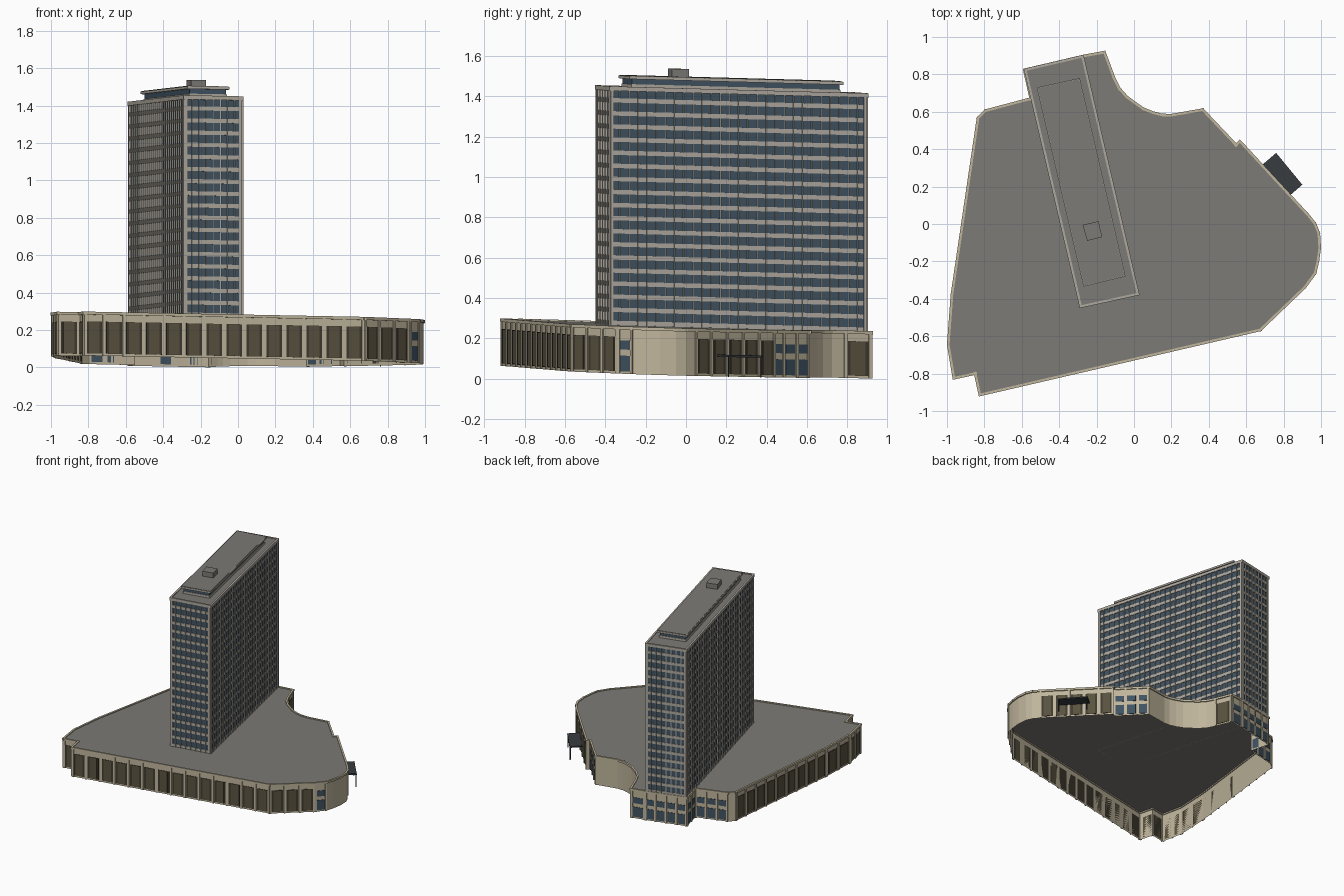
import bpy, bmesh
from mathutils import Vector

if "Cube" in bpy.data.objects:
    bpy.data.objects.remove(bpy.data.objects["Cube"])


def mat(name, c):
    m = bpy.data.materials.new(name)
    m.diffuse_color = (*c, 1)
    m.use_nodes = True
    m.node_tree.nodes["Principled BSDF"].inputs["Base Color"].default_value = m.diffuse_color
    return m


BEIGE = mat("beige_stone", (.52, .46, .33))
BROWN = mat("bronze_panel", (.10, .085, .05))
DARK = mat("dark_frame", (.05, .042, .03))
GLASS = mat("blue_glass", (.05, .085, .12))
CONC = mat("light_concrete", (.42, .39, .34))
ROOF = mat("roof_grey", (.20, .195, .18))
BLACK = mat("canopy_dark", (.04, .045, .05))


def finish(name, bm, m):
    # the whole building follows a gently sloping plane
    for v in bm.verts:
        v.co.z += .026 - .012 * v.co.x - .030 * v.co.y
    me = bpy.data.meshes.new(name)
    bm.to_mesh(me)
    bm.free()
    me.materials.append(m)
    bpy.context.collection.objects.link(bpy.data.objects.new(name, me))


def prism(bm, pts, z0, z1, bottom=True, top=True):
    lo = [bm.verts.new((x, y, z0)) for x, y in pts]
    hi = [bm.verts.new((x, y, z1)) for x, y in pts]
    n = len(pts)
    for i in range(n):
        j = (i + 1) % n
        bm.faces.new((lo[i], lo[j], hi[j], hi[i]))
    if bottom:
        bm.faces.new(lo[::-1])
    if top:
        bm.faces.new(hi)


def solid(name, pts, z0, z1, m, **k):
    bm = bmesh.new()
    prism(bm, pts, z0, z1, **k)
    finish(name, bm, m)


class Side:
    """One straight wall of a counter-clockwise outline."""
    def __init__(self, p, q):
        self.p = Vector(p)
        d = Vector(q) - self.p
        self.len = d.length
        self.t = d.normalized()
        self.n = Vector((self.t.y, -self.t.x))

    def box(self, bm, s0, s1, z0, z1, d0, d1):
        pts = [self.p + self.t * s + self.n * d
               for s, d in ((s0, d1), (s1, d1), (s1, d0), (s0, d0))]
        prism(bm, pts[::-1] if d1 < d0 else [pts[3], pts[0], pts[1], pts[2]][::-1][::-1], z0, z1)


def sides(pts):
    return [Side(p, pts[(i + 1) % len(pts)]) for i, p in enumerate(pts)]


def rim(name, pts, z0, z1, d0, d1, m):
    bm = bmesh.new()
    for s in sides(pts):
        s.box(bm, -d1, s.len + d1, z0, z1, d0, d1)
    bmesh.ops.recalc_face_normals(bm, faces=bm.faces)
    finish(name, bm, m)


def scaled(pts, k):
    return [(x * k, y * k) for x, y in pts]


def inset(pts, d):
    # inset of a four-sided outline toward its centre
    s = sides(pts)
    return [tuple(Vector(p) + (s[i].t - s[i - 1].t) * d) for i, p in enumerate(pts)]


# ---- podium outline; letter = treatment of the wall that starts at the point
# B bronze bays, W blue windows, P plain
plan = [(-.555, .675, 'W'), (-.80, .61, 'P'), (-.84, .57, 'B'), (-.98, -.38, 'B'),
        (-1, -.65, 'B'), (-.97, -.83, 'B'), (-.855, -.805, 'B'), (-.83, -.92, 'B'),
        (.68, -.57, 'B'), (.92, -.34, 'W'), (.975, -.265, 'P'), (.99, -.2, 'P'),
        (1, -.13, 'P'), (.995, -.05, 'P'), (.975, 0, 'P'), (.94, .045, 'B'),
        (.57, .445, 'P'), (.55, .425, 'W'), (.37, .615, 'P'), (.20, .585, 'P'),
        (.15, .587, 'P'), (.10, .60, 'P'), (.05, .62, 'P'), (0, .655, 'P'),
        (-.04, .685, 'P'), (-.08, .73, 'P'), (-.11, .79, 'B'), (-.16, .925, 'W'),
        (-.27, .905, 'W'), (-.59, .83, 'W')]
outline = scaled([(x, y) for x, y, _ in plan], .992)
H = .235

# podium shell is open underneath
solid("podium_walls", outline, 0, H - .006, BEIGE, bottom=False, top=False)
bm = bmesh.new()
bm.faces.new([bm.verts.new((x, y, H - .006)) for x, y in outline])
finish("podium_roof", bm, ROOF)
rim("podium_cornice", outline, H - .016, H, -.006, .008, BEIGE)

piers, panels, frames, windows = (bmesh.new() for _ in range(4))
for s, (_, _, kind) in zip(sides(outline), plan):
    if kind == 'P':
        continue
    n = max(1, round(s.len / (.108 if kind == 'B' else .075)))
    w = s.len / n
    for i in range(n + 1):
        c = min(max(i * w, .007), s.len - .007)
        s.box(piers, c - .007, c + .007, 0, H - .016, 0, .007)
    for i in range(n):
        a, b = i * w + .012, (i + 1) * w - .012
        if kind == 'B':
            s.box(frames, a, b, .012, .183, 0, .002)
            e = (b - a) * .17
            s.box(panels, a + e, b - e, .014, .181, 0, .004)
        else:
            for z0, z1 in ((.012, .09), (.12, .165)):
                s.box(windows, a, b, z0, z1, 0, .003)
for name, bm, m in (("podium_pilasters", piers, BEIGE), ("podium_panels", panels, BROWN),
                    ("podium_panel_frames", frames, DARK), ("podium_windows", windows, GLASS)):
    bmesh.ops.recalc_face_normals(bm, faces=bm.faces)
    finish(name, bm, m)

# ---- tower: glass core wrapped in spandrel bands and vertical fins
tower = [(-.29, -.45), (.03, -.38), (-.27, .905), (-.59, .83)]
core = inset(tower, .008)
Z0, Z1, FLOORS = .229, 1.412, 18
solid("tower_glass", core, Z0, Z1 - .01, GLASS)
solid("tower_roof", core, Z1 - .01, Z1 - .005, ROOF)
rim("tower_parapet", core, Z1 - .022, Z1, -.006, .008, CONC)
bands, fins = bmesh.new(), bmesh.new()
fh = (Z1 - .015 - Z0) / FLOORS
for s in sides(core):
    for f in range(FLOORS):
        s.box(bands, 0, s.len, Z0 + f * fh, Z0 + f * fh + .022, 0, .004)
    n = 28 if s.len > .6 else 8
    for i in range(n + 1):
        h = .003 if 0 < i < n else .008
        c = min(max(i * s.len / n, h), s.len - h)
        s.box(fins, c - h, c + h, Z0, Z1 - .02, 0, .008)
for name, bm in (("tower_spandrels", bands), ("tower_fins", fins)):
    bmesh.ops.recalc_face_normals(bm, faces=bm.faces)
    finish(name, bm, CONC)

# ---- rooftop penthouse and plant box
pent = [(-.27, -.335), (-.045, -.28), (-.29, .78), (-.52, .73)]
solid("penthouse_base", inset(pent, .012), Z1 - .006, 1.425, CONC)
solid("penthouse_glass", inset(pent, .016), 1.425, 1.45, GLASS)
solid("penthouse_slab", pent, 1.45, 1.464, CONC)
solid("penthouse_roof", inset(pent, .004), 1.464, 1.467, ROOF)
solid("plant_box", [(-.25, -.09), (-.17, -.07), (-.19, .015), (-.275, -.005)], 1.466, 1.506, ROOF)

# ---- entrance canopy on posts
solid("canopy", [(.69, .32), (.83, .15), (.90, .21), (.76, .38)], .098, .108, BLACK)
for i, (x, y) in enumerate(((.892, .211), (.761, .371))):
    r = .003
    solid(f"canopy_post_{i + 1}", [(x - r, y - r), (x + r, y - r), (x + r, y + r), (x - r, y + r)],
          0, .1, BLACK)
